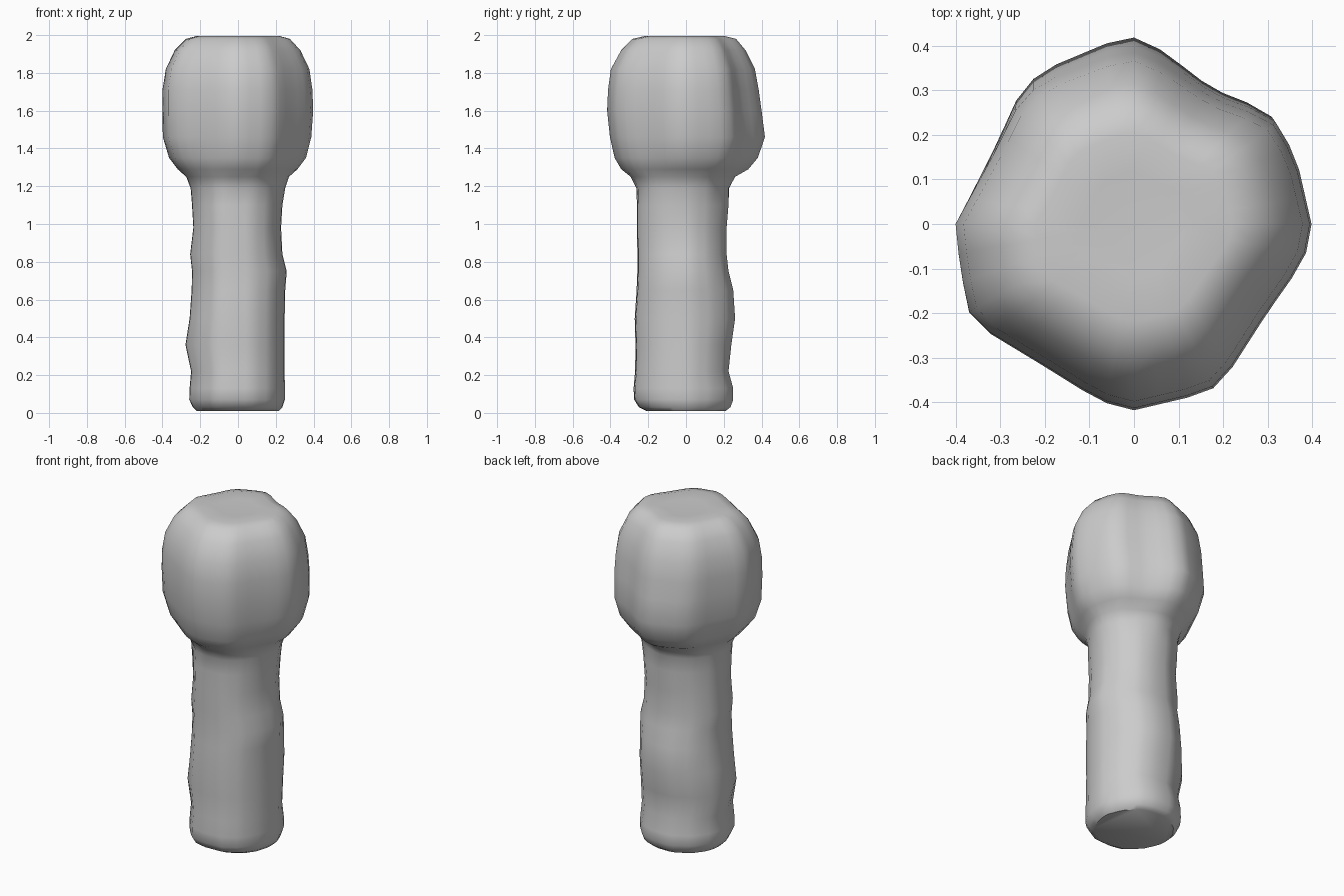
import bpy, bmesh, math
from mathutils import Vector

# Head cross-section (counter-clockwise from +x), seen from the top
HEAD = [(.40, 0), (.365, .16), (.31, .255), (.18, .305), (.08, .38), (.02, .42), (-.03, .42),
        (-.21, .345), (-.26, .29), (-.31, .18), (-.40, 0), (-.39, -.10), (-.365, -.22),
        (-.20, -.32), (-.08, -.395), (-.01, -.42), (.16, -.38), (.20, -.355), (.30, -.20), (.385, -.08)]
HEAD = [Vector((x / .40, y / .42)) for x, y in HEAD]

# Handle cross-section: softened hexagon-like outline
HANDLE = [Vector(p) for p in [(1, -.1), (1, .15), (.85, .55), (.55, .88), (.2, 1), (-.25, 1),
          (-.68, .75), (-.93, .4), (-1, .1), (-.98, -.2), (-.8, -.6), (-.5, -.93),
          (-.2, -1), (.3, -.98), (.68, -.78), (.9, -.45)]]

# Height, reach to -x, +x, -y, +y
LOWER = [(.01, .22, .215, .21, .21), (.03, .24, .235, .25, .235), (.07, .26, .248, .275, .25),
         (.13, .258, .248, .278, .25), (.22, .25, .247, .27, .225), (.36, .28, .247, .268, .24),
         (.50, .258, .247, .272, .26), (.65, .247, .25, .262, .25), (.75, .245, .258, .258, .225),
         (.84, .255, .235, .258, .215), (.98, .238, .228, .26, .215), (1.10, .245, .235, .26, .225),
         (1.19, .252, .25, .265, .228)]
UPPER = [(1.25, .275, .27, .295, .26), (1.29, .32, .315, .345, .33), (1.35, .365, .36, .38, .38),
         (1.46, .398, .388, .405, .418), (1.60, .40, .398, .42, .40), (1.71, .40, .394, .415, .385),
         (1.82, .382, .378, .40, .365), (1.92, .335, .33, .345, .315), (1.98, .275, .275, .285, .265),
         (1.995, .22, .22, .22, .205), (1.99, .12, .12, .12, .12)]
SEGS = 40


def radius(outline, angle):
    """Distance from the centre to the outline along an angle."""
    d = Vector((math.cos(angle), math.sin(angle)))
    for a, b in zip(outline, outline[1:] + outline[:1]):
        e = b - a
        den = d.x * e.y - d.y * e.x
        if abs(den) < 1e-9:
            continue
        t = (a.x * e.y - a.y * e.x) / den
        u = (a.x * d.y - a.y * d.x) / den
        if t > 0 and -1e-6 <= u <= 1 + 1e-6:
            return t
    return 1.0


# Head and handle lofted as one continuous skin
bm = bmesh.new()
rings = []
for z, left, right, front, back in LOWER + UPPER:
    mix = min(max((z - 1.12) / .25, 0), 1)
    ring = []
    for i in range(SEGS):
        a = 2 * math.pi * i / SEGS
        r = radius(HANDLE, a) * (1 - mix) + radius(HEAD, a) * mix
        x, y = r * math.cos(a), r * math.sin(a)
        ring.append(bm.verts.new((x * (right if x > 0 else left), y * (back if y > 0 else front), z)))
    rings.append(ring)
for lo, hi in zip(rings, rings[1:]):
    for i in range(SEGS):
        j = (i + 1) % SEGS
        bm.faces.new((lo[i], lo[j], hi[j], hi[i]))

# Flat foot and shallow crown
bm.faces.new(list(reversed(rings[0])))
bm.faces.new(rings[-1])

mesh = bpy.data.meshes.new("knobbed_pillar")
bm.to_mesh(mesh)
bm.free()
pillar = bpy.data.objects.new("knobbed_pillar", mesh)
bpy.context.collection.objects.link(pillar)
bpy.context.view_layer.objects.active = pillar
pillar.select_set(True)
bpy.ops.object.shade_smooth_by_angle(angle=math.radians(40))
